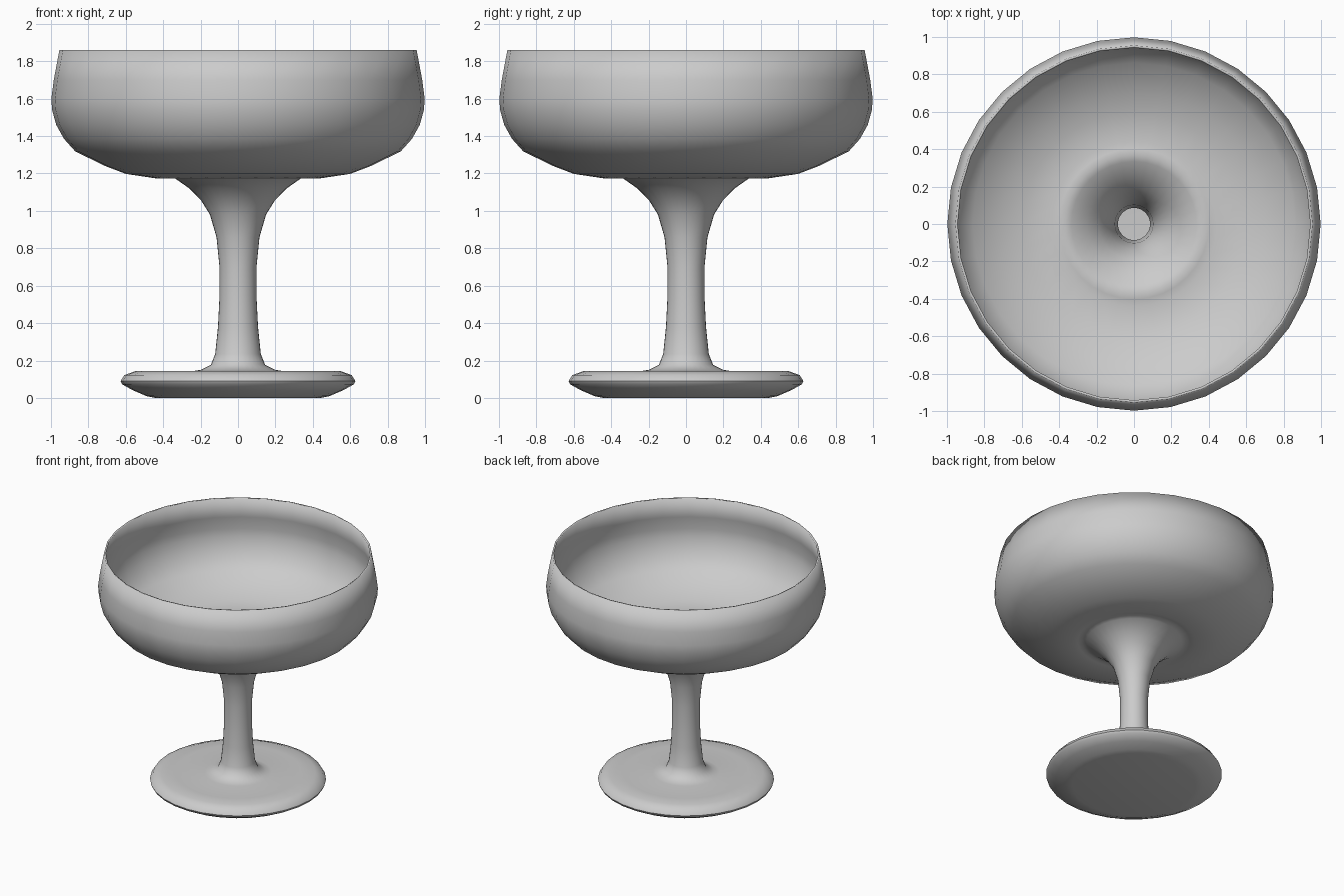
import bpy, math

if "Cube" in bpy.data.objects:
    bpy.data.objects.remove(bpy.data.objects["Cube"])

SIDES = 32
# Outer profile (radius, height) from the underside of the foot up to the rim
profile = [
    (0.44, 0.0), (0.49, 0.01), (0.56, 0.04), (0.62, 0.073), (0.628, 0.09),
    (0.608, 0.122), (0.55, 0.143), (0.45, 0.144), (0.24, 0.144), (0.2, 0.15),
    (0.145, 0.177), (0.122, 0.235), (0.107, 0.38), (0.1, 0.52), (0.099, 0.7),
    (0.115, 0.86), (0.15, 0.98), (0.2, 1.06), (0.26, 1.12), (0.34, 1.176),
    (0.37, 1.186), (0.4, 1.183), (0.44, 1.174), (0.6, 1.198), (0.71, 1.24),
    (0.87, 1.318), (0.93, 1.385), (0.972, 1.46), (0.994, 1.54), (0.998, 1.6),
    (0.985, 1.7), (0.955, 1.86),
]


def lathe(name, pts, sides):
    verts = [(0, 0, pts[0][1])]
    for r, z in pts:
        for j in range(sides):
            a = 2 * math.pi * j / sides
            verts.append((r * math.cos(a), r * math.sin(a), z))
    idx = lambda i, j: 1 + i * sides + j % sides
    faces = [(0, idx(0, j + 1), idx(0, j)) for j in range(sides)]
    for i in range(len(pts) - 1):
        for j in range(sides):
            faces.append((idx(i, j), idx(i, j + 1), idx(i + 1, j + 1), idx(i + 1, j)))
    mesh = bpy.data.meshes.new(name)
    mesh.from_pydata(verts, [], faces)
    obj = bpy.data.objects.new(name, mesh)
    bpy.context.collection.objects.link(obj)
    return obj


# Hollow goblet: foot, stem and bowl in one turned shell
goblet = lathe("goblet", profile, SIDES)
bpy.context.view_layer.objects.active = goblet
goblet.select_set(True)
bpy.ops.object.shade_smooth_by_angle(angle=math.radians(50))

# Thin wall, thickened inwards
wall = goblet.modifiers.new("wall", 'SOLIDIFY')
wall.thickness = 0.013
wall.offset = -1
